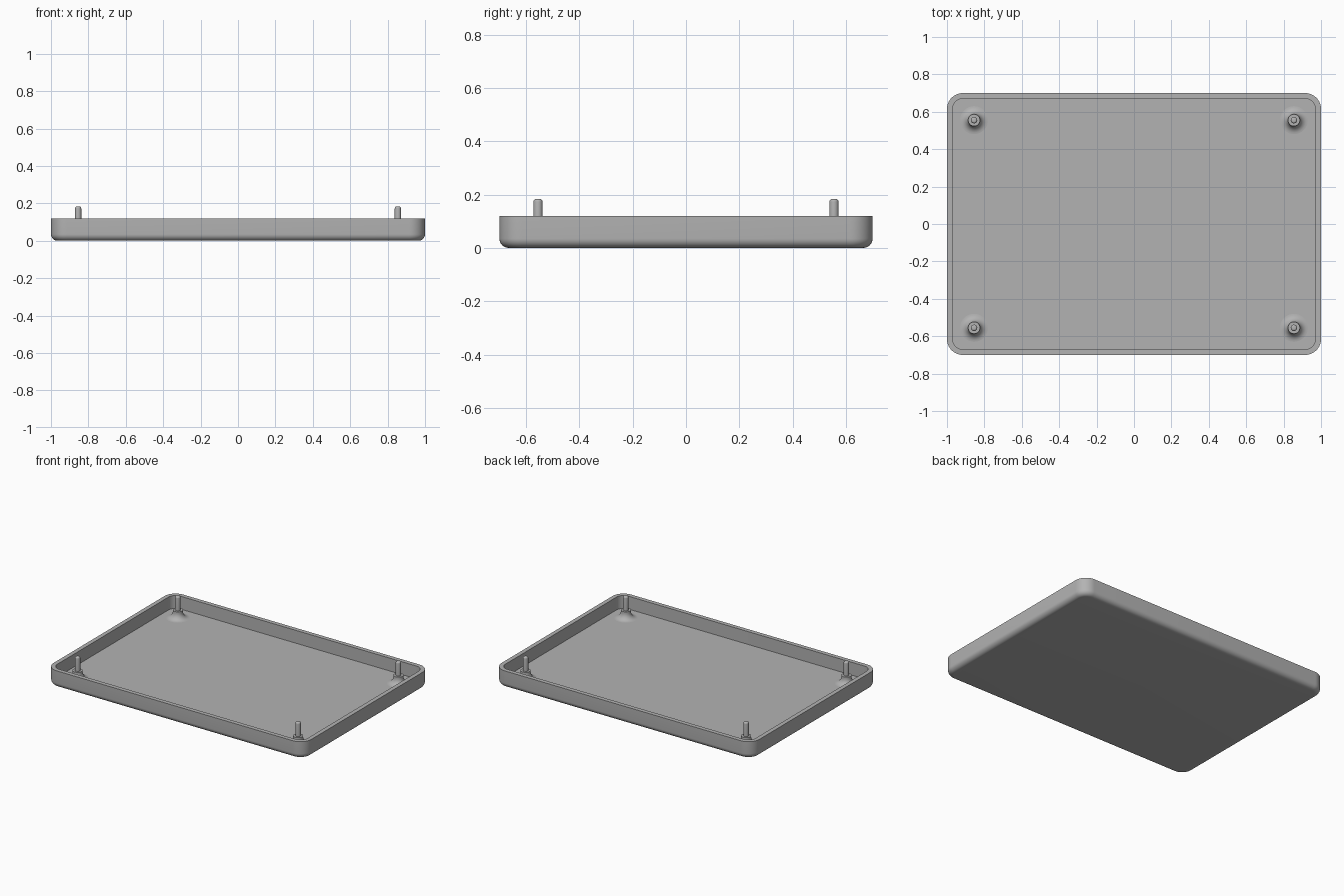
import bpy, bmesh
from math import sin, cos, pi

cube = bpy.data.objects.get("Cube")
if cube:
    bpy.data.objects.remove(cube, do_unlink=True)

GREY = 0.45
mat = bpy.data.materials.new("light grey")
mat.use_nodes = True
mat.diffuse_color = (GREY, GREY, GREY, 1)
mat.node_tree.nodes["Principled BSDF"].inputs["Base Color"].default_value = (GREY, GREY, GREY, 1)

HALF_X, HALF_Y, HEIGHT = 1.0, 0.7, 0.12
CORNER, WALL, FLOOR, FILLET = 0.085, 0.03, 0.03, 0.035


def finish(name, bm):
    bmesh.ops.recalc_face_normals(bm, faces=bm.faces)
    mesh = bpy.data.meshes.new(name)
    bm.to_mesh(mesh)
    bm.free()
    mesh.materials.append(mat)
    obj = bpy.data.objects.new(name, mesh)
    bpy.context.collection.objects.link(obj)
    bpy.ops.object.select_all(action='DESELECT')
    obj.select_set(True)
    bpy.context.view_layer.objects.active = obj
    bpy.ops.object.shade_smooth_by_angle(angle=pi / 5)
    return obj


def skin(bm, rings):
    """Bridge closed rings of points and cap the first and last."""
    loops = [[bm.verts.new(p) for p in ring] for ring in rings]
    n = len(loops[0])
    for a, b in zip(loops, loops[1:]):
        for i in range(n):
            j = (i + 1) % n
            bm.faces.new((a[i], a[j], b[j], b[i]))
    bm.faces.new(loops[0])
    bm.faces.new(loops[-1])


def rounded_rect(inset, z, steps=10):
    """Rounded rectangle ring, inset from the outer outline."""
    r = CORNER - inset
    cx, cy = HALF_X - CORNER, HALF_Y - CORNER
    ring = []
    for q, (sx, sy) in enumerate([(1, 1), (-1, 1), (-1, -1), (1, -1)]):
        for k in range(steps + 1):
            a = (q + k / steps) * pi / 2
            ring.append((sx * cx + r * cos(a), sy * cy + r * sin(a), z))
    return ring


# Tray: rounded underside, straight walls, flat rim and sunken floor
bm = bmesh.new()
fillet = [(FILLET * (1 - sin(a)), FILLET * (1 - cos(a)))
          for a in (k * pi / 16 for k in range(9))]
profile = fillet + [(0, HEIGHT), (WALL, HEIGHT), (WALL, FLOOR)]
skin(bm, [rounded_rect(inset, z) for inset, z in profile])
finish("tray", bm)

# Locating posts: flared foot, flat shoulder, slim pin with a rounded tip
FOOT_R, SHOULDER_R, SHOULDER_Z = 0.075, 0.032, 0.085
PIN_R, PIN_TOP, TIP = 0.017, 0.183, 0.010
post = [(FOOT_R, FLOOR - 0.005)]
for k in range(9):
    a = k * pi / 16
    post.append((FOOT_R - (FOOT_R - SHOULDER_R) * sin(a),
                 FLOOR + (SHOULDER_Z - 0.01 - FLOOR) * (1 - cos(a))))
post += [(SHOULDER_R, SHOULDER_Z), (PIN_R, SHOULDER_Z)]
for k in range(6):
    a = k * pi / 10
    post.append((PIN_R - TIP * (1 - cos(a)), PIN_TOP - TIP * (1 - sin(a))))

for sx, side in ((1, "left"), (-1, "right")):
    for sy, end in ((-1, "front"), (1, "back")):
        bm = bmesh.new()
        skin(bm, [[(r * cos(i * pi / 16), r * sin(i * pi / 16), z) for i in range(32)]
                  for r, z in post])
        obj = finish(f"{end}_{side}_post", bm)
        obj.location = (sx * 0.855, sy * 0.555, 0)
